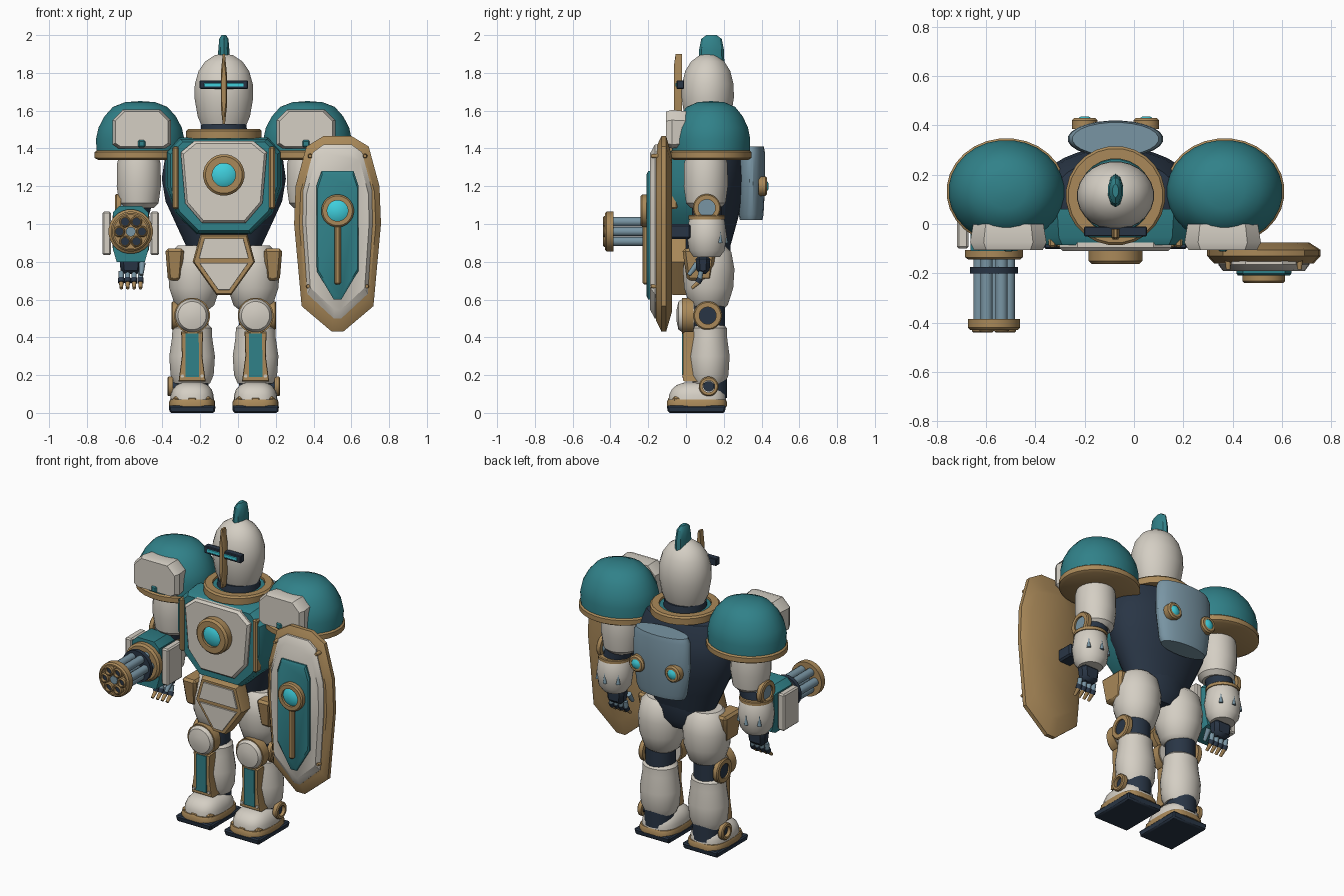
import bpy, bmesh, math
from mathutils import Vector, Matrix

if "Cube" in bpy.data.objects:
    bpy.data.objects.remove(bpy.data.objects["Cube"])

CX, CY = -0.075, 0.115  # body axis


def material(name, *rgb):
    m = bpy.data.materials.new(name)
    m.use_nodes = True
    m.diffuse_color = (*rgb, 1)
    m.node_tree.nodes["Principled BSDF"].inputs["Base Color"].default_value = (*rgb, 1)
    return m


WHITE = material("ivory armor", 0.66, 0.62, 0.55)
TEAL = material("teal armor", 0.03, 0.22, 0.25)
GOLD = material("bronze trim", 0.40, 0.25, 0.10)
NAVY = material("navy underlayer", 0.022, 0.036, 0.06)
STEEL = material("blue steel", 0.19, 0.30, 0.37)
GLOW = material("cyan glow", 0.05, 0.62, 0.72)


def finish(bm, name, mat):
    bmesh.ops.recalc_face_normals(bm, faces=bm.faces)
    for f in bm.faces:
        f.smooth = True
    for e in bm.edges:
        e.smooth = e.calc_face_angle(0) < 0.6
    me = bpy.data.meshes.new(name)
    bm.to_mesh(me)
    bm.free()
    me.materials.append(mat)
    ob = bpy.data.objects.new(name, me)
    bpy.context.collection.objects.link(ob)
    return ob


def loft(name, loops, mat, closed=False):
    """Skin a list of equal-length point loops."""
    bm = bmesh.new()
    rows = [[bm.verts.new(p) for p in lp] for lp in loops]
    n = len(rows[0])
    pairs = list(zip(rows, rows[1:])) + ([(rows[-1], rows[0])] if closed else [])
    for a, b in pairs:
        for i in range(n):
            bm.faces.new((a[i], a[(i + 1) % n], b[(i + 1) % n], b[i]))
    if not closed:
        bm.faces.new(rows[0])
        bm.faces.new(rows[-1])
    return finish(bm, name, mat)


def lathe(name, prof, loc, mat, scale=(1, 1), axis=(0, 0, 1), seg=24, closed=False, power=1):
    """Revolve (radius, height) pairs; power below one squares the section."""
    mx = Matrix.Translation(loc) @ Vector(axis).to_track_quat('Z', 'Y').to_matrix().to_4x4()

    def sec(v):
        return math.copysign(abs(v) ** power, v)
    angles = [2 * math.pi * (i + 0.5) / seg for i in range(seg)]
    loops = [[mx @ Vector((r * scale[0] * sec(math.cos(a)), r * scale[1] * sec(math.sin(a)), h))
              for a in angles] for r, h in prof]
    return loft(name, loops, mat, closed)


def rod(name, a, b, r, mat, r2=None, seg=12):
    d = Vector(b) - Vector(a)
    return lathe(name, [(r, 0), (r if r2 is None else r2, d.length)], a, mat, axis=d, seg=seg)


def ring(name, loc, axis, outer, inner, depth, mat=GOLD):
    c = depth * 0.2
    prof = [(inner, 0), (outer, 0), (outer, depth - c), (outer - c, depth), (inner, depth)]
    return lathe(name, prof, loc, mat, axis=axis, closed=True)


def plate(name, half, cx, layers, mat):
    """Mirror a half outline (x, z) and stack it at (y, scale) layers."""
    pts = half + [(-x, z) for x, z in reversed(half)]
    zs = [z for _, z in pts]
    zc = (max(zs) + min(zs)) / 2
    return loft(name, [[(cx + x * s, y, zc + (z - zc) * s) for x, z in pts] for y, s in layers], mat)


def box(name, loc, size, mat, bevel=0.01, taper=1):
    bm = bmesh.new()
    bmesh.ops.create_cube(bm, size=1)
    for v in bm.verts:
        k = taper if v.co.z < 0 else 1
        v.co = Vector(loc) + Vector((v.co.x * size[0] * k, v.co.y * size[1] * k, v.co.z * size[2]))
    bmesh.ops.bevel(bm, geom=bm.edges[:], offset=bevel, segments=1, affect='EDGES')
    return finish(bm, name, mat)


FRONT, BACK = (0, -1, 0), (0, 1, 0)

# Head
lathe("helmet", [(.105, 1.49), (.14, 1.57), (.157, 1.67), (.155, 1.74), (.135, 1.81), (.10, 1.86),
                 (.05, 1.893), (.012, 1.9)], (CX, CY, 0), WHITE, (1, .89))
lathe("crest", [(1, 1.86), (.97, 1.92), (.8, 1.98), (.4, 2.0)], (CX, .135, 0), TEAL, (.032, .068), seg=10)
box("visor", (CX, -.03, 1.738), (.255, .04, .046), NAVY, .004)
box("visor_slit", (CX, -.051, 1.737), (.21, .008, .02), GLOW, .002)
plate("nose_guard", [(.006, 1.9), (.016, 1.8), (.016, 1.62), (.006, 1.53)], CX,
      [(-.02, 1), (-.055, 1), (-.063, .7)], GOLD)

# Neck and torso
lathe("neck", [(.135, 1.4), (.12, 1.53)], (CX, CY, 0), NAVY)
ring("neck_seal", (CX, CY, 1.45), (0, 0, 1), .155, .115, .04, TEAL)
ring("collar", (CX, CY, 1.452), (0, 0, 1), .202, .15, .05)
lathe("torso", [(.19, .86), (.255, 1.0), (.31, 1.12), (.33, 1.24), (.315, 1.34), (.25, 1.44), (.15, 1.465)],
      (CX, CY, 0), NAVY, (1, .6), seg=32)
lathe("pelvis", [(.12, .74), (.18, .8), (.19, .9)], (CX, CY, 0), NAVY, (1, .65))
plate("chest_armor", [(.23, 1.45), (.30, 1.38), (.30, 1.2), (.25, 1.06), (.14, .95)], CX,
      [(.06, 1.03), (-.055, 1), (-.085, .94)], TEAL)
plate("breastplate", [(.155, 1.44), (.228, 1.38), (.205, 1.11), (.115, 1.005)], CX,
      [(-.07, 1), (-.095, 1), (-.11, .94)], WHITE)
ring("core_ring", (CX, -.10, 1.26), FRONT, .11, .062, .062)
lathe("core_light", [(.065, 0), (.065, .045), (.045, .058), (.01, .062)], (CX, -.10, 1.26), GLOW, axis=FRONT)

# Waist guard
plate("waist_guard", [(.125, .945), (.165, .8), (.04, .625)], CX, [(0, 1), (-.07, 1), (-.085, .95)], GOLD)
plate("waist_panel", [(.105, .925), (.135, .815)], CX, [(-.06, 1), (-.094, .97)], WHITE)
plate("waist_point", [(.132, .795), (.03, .65)], CX, [(-.06, 1), (-.094, .97)], WHITE)

# Back unit
lathe("back_unit", [(.8, 1.02), (.88, 1.05), (1, 1.22), (.98, 1.38), (.9, 1.41)], (CX, .345, 0), STEEL, (.195, .075))

for s in (-1, 1):
    side = "left" if s > 0 else "right"
    out = (s, 0, 0)

    def X(d):
        return CX + s * d

    # Torso side trims and thrusters
    box(side + "_chest_trim", (X(.255), -.07, 1.245), (.032, .05, .33), GOLD, .008)
    ring(side + "_thruster", (X(.125), .385, 1.2), BACK, .052, .03, .045)
    lathe(side + "_thruster_light", [(.033, 0), (.033, .04), (.015, .052)], (X(.125), .385, 1.2), GLOW, axis=BACK)

    # Shoulder
    sh = (X(.443), .132, 0)
    lathe(side + "_shoulder_dome", [(.232, 1.37), (.235, 1.45), (.222, 1.51), (.19, 1.57), (.145, 1.62),
                                    (.08, 1.645), (.01, 1.65)], sh, TEAL, (1, .89), seg=28)
    lathe(side + "_shoulder_rim", [(.225, 1.34), (.243, 1.35), (.243, 1.38), (.23, 1.39)], sh, GOLD, (1, .89), seg=28)
    plate(side + "_shoulder_plate", [(.10, 1.605), (.155, 1.55), (.155, 1.42), (.125, 1.40)], X(.435),
          [(0, .92), (-.075, 1), (-.105, .9)], WHITE)
    box(side + "_shoulder_stud", (X(.435), -.10, 1.425), (.04, .025, .04), TEAL, .008)

    # Arm
    lathe(side + "_upper_arm", [(.10, 1.38), (.116, 1.32), (.118, 1.2), (.105, 1.11), (.08, 1.085)], (X(.45), .105, 0), WHITE)
    rod(side + "_elbow", (X(.455), .11, 1.12), (X(.49), .11, 1.0), .078, NAVY, seg=20)
    rod(side + "_elbow_hub", (X(.45), .11, 1.085), (X(.565), .11, 1.085), .05, STEEL, seg=16)
    ring(side + "_elbow_ring", (X(.545), .11, 1.085), out, .074, .045, .03)
    fx = X(.492)
    lathe(side + "_forearm", [(.08, 1.045), (.095, 1.02), (.106, .94), (.095, .86), (.07, .825)], (fx, .11, 0), WHITE)
    ring(side + "_forearm_band", (fx, .11, 1.025), (0, 0, 1), .098, .07, .022)
    for a in (.25, .5, .75):
        vx, vy = math.cos(a * math.pi), math.sin(a * math.pi)
        rod(side + "_forearm_vent", (fx + .1 * vx, .11 + .1 * vy, .9), (fx + .1 * vx, .11 + .1 * vy, .96), .013, STEEL, .003)

    # Hand
    box(side + "_palm", (fx, .09, .785), (.125, .08, .1), NAVY, .02, .85)
    for i in range(4):
        kx = fx + (i - 1.5) * .034
        rod(side + "_finger", (kx, .08, .75), (kx, .07, .70), .014, STEEL)
        rod(side + "_finger_joint", (kx, .075, .712), (kx, .062, .69), .017, NAVY)
        rod(side + "_finger_tip", (kx, .07, .695), (kx, .03, .66), .013, GOLD, .009)
    rod(side + "_thumb", (fx - s * .06, .06, .79), (fx - s * .055, .015, .73), .017, STEEL, .011)

    # Hip and thigh
    box(side + "_hip_guard", (X(.26), .07, .785), (.10, .18, .17), GOLD, .015, .72)
    lathe(side + "_thigh", [(.09, .885), (.125, .85), (.142, .76), (.135, .66), (.105, .57), (.08, .55)],
          (X(.155), .12, 0), WHITE, (1, .97))

    # Knee
    kx = X(.168)
    rod(side + "_knee_joint", (kx, .12, .42), (kx, .12, .6), .088, NAVY, seg=20)
    lathe(side + "_knee_rim", [(.095, 0), (.095, .06)], (kx, .04, .515), GOLD, axis=FRONT)
    lathe(side + "_knee_cap", [(.088, 0), (.088, .065), (.075, .085), (.03, .095)], (kx, .045, .515), WHITE, axis=FRONT)
    rod(side + "_knee_hub", (X(.15), .115, .515), (X(.268), .115, .515), .05, NAVY, seg=16)
    ring(side + "_knee_ring", (X(.245), .115, .515), out, .076, .045, .032)

    # Shin
    lathe(side + "_shin", [(.085, .47), (.105, .45), (.107, .4), (.122, .3), (.115, .2), (.095, .155)],
          (kx, .122, 0), WHITE, (1, .9))
    plate(side + "_shin_frame", [(.058, .43), (.054, .3), (.072, .165)], kx, [(.08, 1), (-.005, 1), (-.015, .95)], GOLD)
    plate(side + "_shin_panel", [(.035, .42), (.036, .19)], kx, [(0, 1), (-.022, 1)], TEAL)
    for d in (-.052, .052):
        rod(side + "_shin_rivet", (kx + d, 0, .195), (kx + d, -.022, .195), .009, WHITE)
    rod(side + "_ankle", (kx, .13, .08), (kx, .13, .18), .088, NAVY, seg=20)
    rod(side + "_ankle_pin", (kx, .12, .14), (X(.28), .12, .14), .028, NAVY)
    ring(side + "_ankle_ring", (X(.268), .12, .14), out, .052, .032, .03)

    # Foot
    box(side + "_sole", (kx, .055, .02), (.25, .315, .04), NAVY, .008, .95)
    lathe(side + "_foot_trim", [(1, .035), (1, .058), (.96, .07)], (kx, .058, 0), GOLD, (.122, .16), power=.6, seg=28)
    lathe(side + "_boot", [(.95, .06), (.94, .095), (.85, .125), (.68, .148), (.45, .16)], (kx, .06, 0), WHITE,
          (.122, .16), power=.75, seg=28)
    for d in (-.075, 0, .075):
        box(side + "_toe_cap", (kx + d, -.065 + abs(d) * .3, .065), (.055, .06, .045), GOLD, .012)

# Rotary gun on the right forearm
GX, GZ = X(.493) if s < 0 else CX - .493, .96
plate("gun_housing", [(.06, 1.095), (.095, 1.06), (.095, .87), (.075, .80)], GX, [(.06, .9), (.03, 1), (-.11, 1)], TEAL)
for d in (-.127, .127):
    box("gun_side_box", (GX + d, -.025, .95), (.046, .15, .23), WHITE, .008)
lathe("gun_base", [(.118, 0), (.118, .03), (.105, .04)], (GX, -.105, GZ), GOLD, axis=FRONT)
lathe("gun_spacer", [(.098, 0), (.098, .025)], (GX, -.175, GZ), NAVY, axis=FRONT)
ring("muzzle_ring", (GX, -.385, GZ), FRONT, .106, .088, .045)
lathe("muzzle_disc", [(.09, 0), (.09, .03)], (GX, -.385, GZ), GOLD, axis=FRONT)
rod("gun_core", (GX, -.13, GZ), (GX, -.425, GZ), .026, STEEL)
for i in range(6):
    a = i * math.pi / 3
    bx, bz = GX + .06 * math.cos(a), GZ + .06 * math.sin(a)
    rod("barrel", (bx, -.13, bz), (bx, -.40, bz), .025, STEEL)
    ring("barrel_rim", (bx, -.41, bz), FRONT, .03, .02, .03)
    rod("barrel_bore", (bx, -.41, bz), (bx, -.42, bz), .021, NAVY)

# Shield on the left forearm
SX = .527
plate("shield_rim", [(.075, 1.465), (.165, 1.41), (.222, 1.2), (.23, 1.0), (.19, .565), (.03, .43)], SX,
      [(-.075, .8), (-.105, 1), (-.13, 1), (-.16, .88)], GOLD)
plate("shield_face", [(.075, 1.42), (.13, 1.38), (.182, 1.18), (.185, 1.0), (.16, .63), (.02, .5)], SX,
      [(-.14, 1), (-.165, 1), (-.19, .9)], WHITE)
plate("shield_inlay", [(.085, 1.28), (.112, 1.2), (.11, .75), (.02, .6)], SX, [(-.17, 1), (-.2, 1), (-.208, .95)], TEAL)
ring("shield_boss", (SX, -.2, 1.07), FRONT, .087, .055, .04)
lathe("shield_light", [(.058, 0), (.055, .025), (.03, .038)], (SX, -.2, 1.07), GLOW, axis=FRONT)
box("shield_bar", (SX, -.215, .84), (.034, .03, .32), GOLD, .008)
for d, z in ((.145, 1.36), (.155, .67)):
    for m in (-d, d):
        rod("shield_rivet", (SX + m, -.14, z), (SX + m, -.185, z), .014, GOLD, .009)
box("shield_mount", (.45, -.04, .96), (.09, .13, .08), NAVY)
